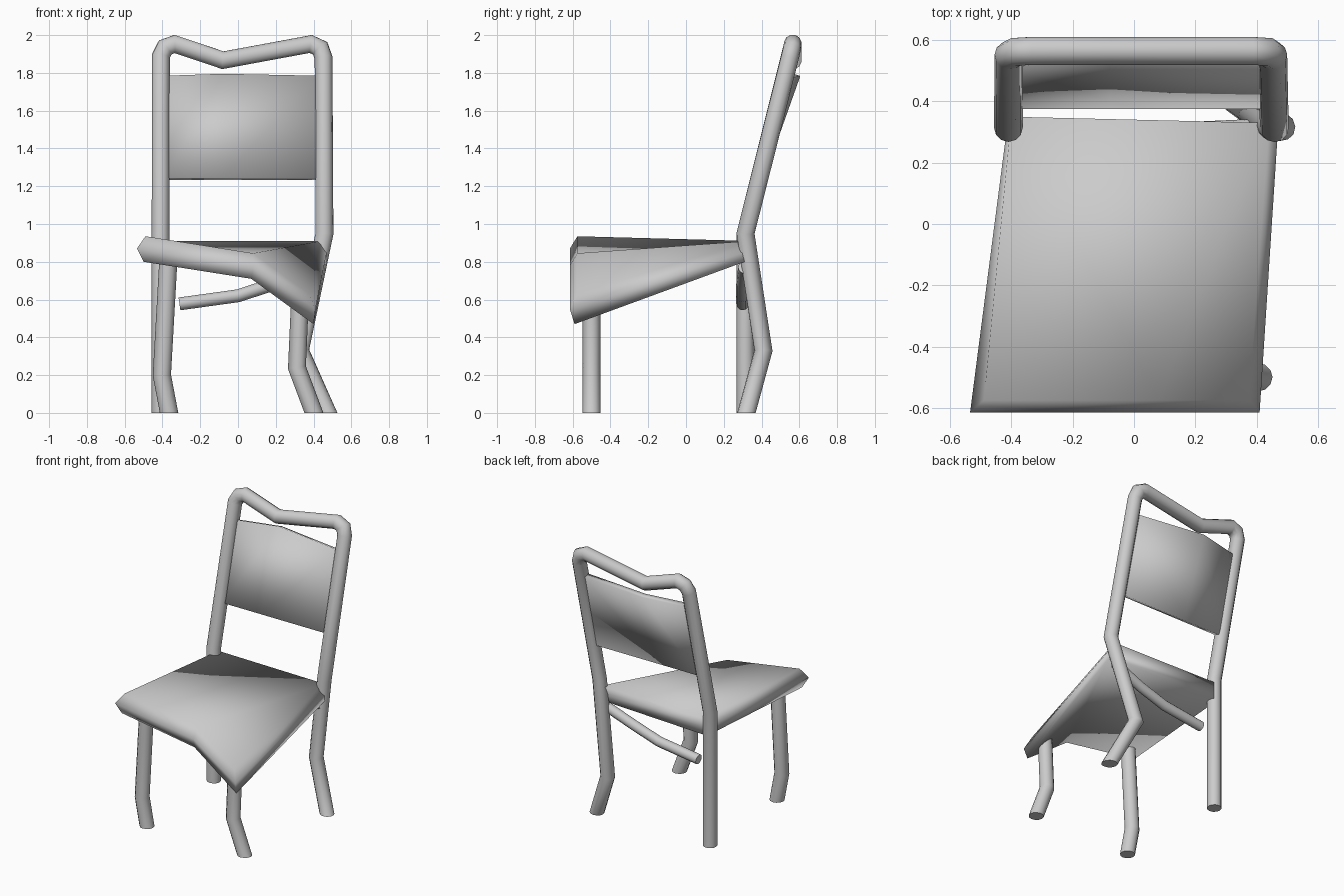
import bpy, bmesh, math
from mathutils import Vector

cube = bpy.data.objects.get("Cube")
if cube:
    bpy.data.objects.remove(cube, do_unlink=True)

GREY = (0.6, 0.6, 0.6, 1.0)
mat = bpy.data.materials.new("light_grey")
mat.use_nodes = True
mat.diffuse_color = GREY
mat.node_tree.nodes["Principled BSDF"].inputs["Base Color"].default_value = GREY


def finish(name, bm):
    bmesh.ops.recalc_face_normals(bm, faces=bm.faces)
    mesh = bpy.data.meshes.new(name)
    bm.to_mesh(mesh)
    bm.free()
    mesh.materials.append(mat)
    obj = bpy.data.objects.new(name, mesh)
    bpy.context.collection.objects.link(obj)
    return obj


def bridge(bm, a, b):
    n = len(a)
    for i in range(n):
        f = bm.faces.new((a[i], a[(i + 1) % n], b[(i + 1) % n], b[i]))
        f.smooth = True


def tube(name, path, radius, flat_start=False, flat_end=False, sides=12):
    """Sweep a circle along a path with mitred bends; flat ends lie level."""
    pts = [Vector(p) for p in path]
    dirs = [(b - a).normalized() for a, b in zip(pts, pts[1:])]
    up = Vector((0, 0, 1))
    u = dirs[0].orthogonal().normalized()
    v = dirs[0].cross(u)
    ring = []
    for i in range(sides):
        t = math.tau * (i + 0.5) / sides
        ring.append(pts[0] + radius * (u * math.cos(t) + v * math.sin(t)))
    bm = bmesh.new()
    loops = []
    for i, p in enumerate(pts):
        d = dirs[max(i - 1, 0)]
        if i == 0:
            n = up if flat_start else d
        elif i == len(pts) - 1:
            n = up if flat_end else d
        else:
            n = (dirs[i - 1] + dirs[i]).normalized()
        # slide the ring along the segment onto the joint plane
        ring = [q + d * ((p - q).dot(n) / d.dot(n)) for q in ring]
        loops.append([bm.verts.new(q) for q in ring])
    for a, b in zip(loops, loops[1:]):
        bridge(bm, a, b)
    bm.faces.new(loops[0])
    bm.faces.new(loops[-1])
    return finish(name, bm)


def slab(name, rings, caps):
    """Join outline rings and close both ends with the same faces."""
    bm = bmesh.new()
    loops = [[bm.verts.new(p) for p in ring] for ring in rings]
    for a, b in zip(loops, loops[1:]):
        bridge(bm, a, b)
    for loop in (loops[0], loops[-1]):
        for cap in caps:
            bm.faces.new([loop[i] for i in cap]).smooth = True
    return finish(name, bm)


# Rear legs, uprights and top rail in one bent tube
tube("back_frame", [
    (-0.41, 0.315, 0), (-0.41, 0.315, 0.95), (-0.408, 0.55, 1.89),
    (-0.385, 0.562, 1.935), (-0.335, 0.565, 1.953), (-0.08, 0.565, 1.867),
    (0.385, 0.565, 1.953), (0.435, 0.562, 1.93), (0.453, 0.55, 1.88),
    (0.458, 0.315, 0.95), (0.328, 0.41, 0.33), (0.475, 0.32, 0),
], 0.047, True, True)

# Front legs
tube("front_right_leg", [(-0.367, -0.5, 0.84), (-0.403, -0.5, 0.2),
                         (-0.365, -0.5, 0)], 0.048, False, True)
tube("front_left_leg", [(0.328, -0.5, 0.6), (0.312, -0.5, 0.24),
                        (0.402, -0.5, 0)], 0.047, False, True)

# Thin rear brace
tube("rear_brace", [(-0.31, 0.3, 0.577), (0, 0.3, 0.62),
                    (0.2, 0.3, 0.685), (0.42, 0.31, 0.77)], 0.034)

# Warped seat: bottom, rim and top outlines from front right round to back right
seat_rings = [
    [(-0.5, -0.59, 0.8), (0.07, -0.59, 0.71), (0.4, -0.59, 0.47),
     (0.465, 0.31, 0.8), (-0.41, 0.35, 0.79)],
    [(-0.535, -0.615, 0.87), (0.08, -0.615, 0.78), (0.41, -0.615, 0.55),
     (0.47, 0.31, 0.85), (-0.41, 0.35, 0.85)],
    [(-0.49, -0.575, 0.935), (0.08, -0.575, 0.845), (0.375, -0.575, 0.63),
     (0.44, 0.33, 0.91), (-0.4, 0.35, 0.91)],
]
slab("seat", seat_rings, [(0, 1, 4), (1, 2, 3), (1, 3, 4)])

# Backrest panel, bowed backwards along its top edge
front = [(-0.385, 0.375, 1.245), (-0.08, 0.375, 1.245), (0.425, 0.375, 1.245),
         (0.425, 0.51, 1.785), (-0.08, 0.57, 1.795), (-0.385, 0.51, 1.785)]
back = [(x, y + 0.035, z - 0.012) for x, y, z in front]
slab("backrest", [front, back], [(0, 1, 4, 5), (1, 2, 3, 4)])
